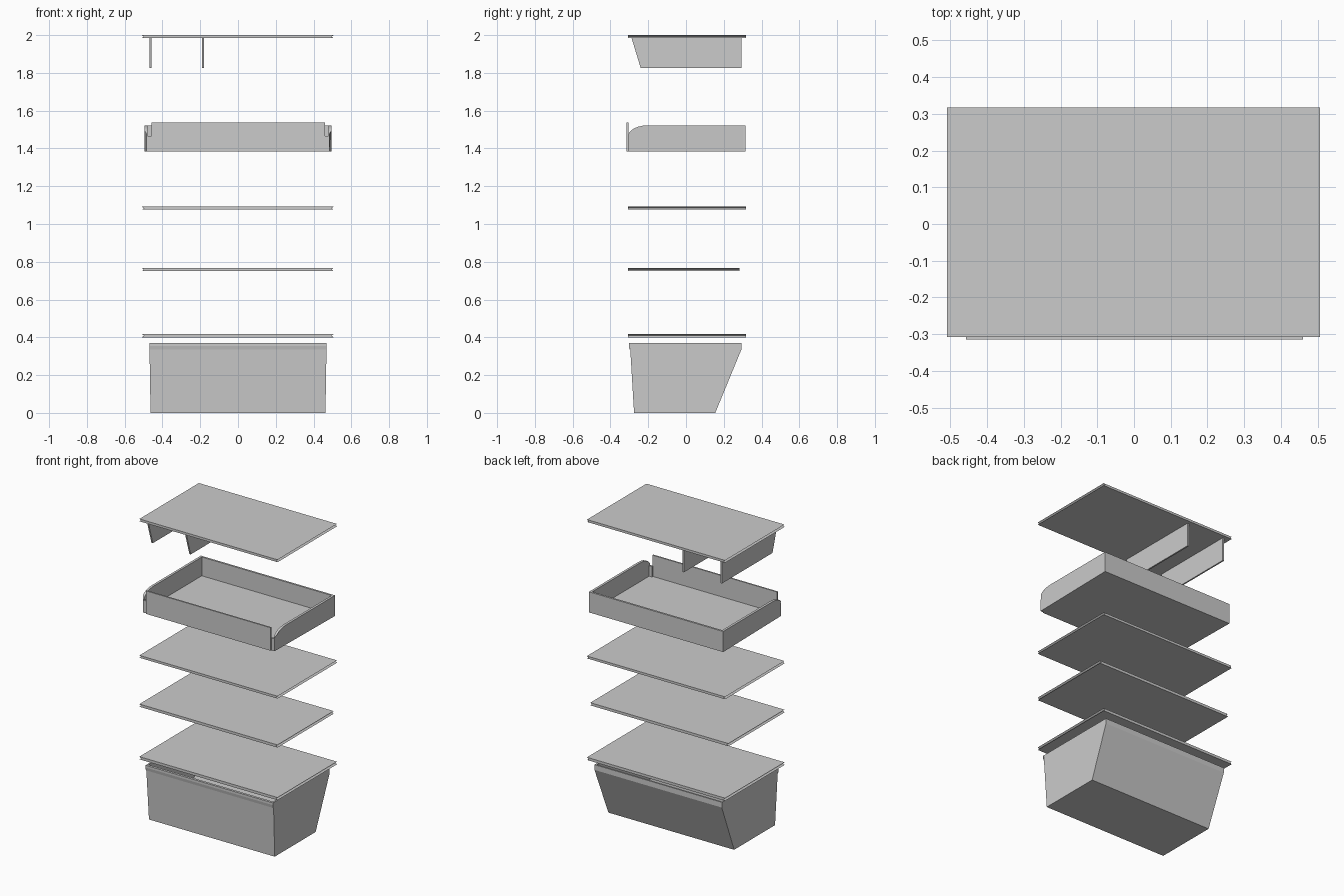
import bpy, bmesh, math

if "Cube" in bpy.data.objects:
    bpy.data.objects.remove(bpy.data.objects["Cube"])


def mesh(name, verts, faces):
    me = bpy.data.meshes.new(name)
    me.from_pydata(verts, [], faces)
    bm = bmesh.new()
    bm.from_mesh(me)
    bmesh.ops.recalc_face_normals(bm, faces=bm.faces)
    bm.to_mesh(me)
    bm.free()
    ob = bpy.data.objects.new(name, me)
    bpy.context.collection.objects.link(ob)
    return ob


def prism(name, profile, axis, a, b):
    """Extrude a 2D profile from a to b along the x or y axis."""
    place = {'x': lambda p, t: (t, p[0], p[1]),
             'y': lambda p, t: (p[0], t, p[1])}[axis]
    n = len(profile)
    verts = [place(p, t) for t in (a, b) for p in profile]
    faces = [tuple(range(n)), tuple(range(n, 2 * n))]
    faces += [(i, (i + 1) % n, n + (i + 1) % n, n + i) for i in range(n)]
    return mesh(name, verts, faces)


def box(name, x0, x1, y0, y1, z0, z1):
    return prism(name, [(y0, z0), (y1, z0), (y1, z1), (y0, z1)], 'x', x0, x1)


# Shelves with a V groove along both side edges
def shelf(name, z0, z1, back):
    m, x0, x1 = (z0 + z1) / 2, -0.51, 0.507
    prof = [(x0, z0), (x1, z0), (x1 - 0.012, m), (x1, z1), (x0, z1), (x0 + 0.012, m)]
    prism(name, prof, 'y', -0.308, back)


shelf("top_shelf", 1.984, 2.0, 0.317)
shelf("upper_shelf", 1.076, 1.092, 0.317)
shelf("middle_shelf", 0.75, 0.768, 0.282)
shelf("lower_shelf", 0.4, 0.418, 0.317)

# Dividers hanging under the top shelf
for name, x in (("outer_divider", -0.464), ("inner_divider", -0.185)):
    prism(name, [(-0.288, 1.984), (-0.24, 1.826), (0.293, 1.826), (0.293, 1.984)],
          'x', x - 0.005, x + 0.005)

# Tray: floor, back, raised front and side walls with a rounded front corner
Z0, Z1 = 1.385, 1.522
box("tray_floor", -0.48, 0.48, -0.305, 0.31, Z0, Z0 + 0.012)
box("tray_back", -0.494, 0.494, 0.302, 0.315, Z0, Z1)
box("tray_front", -0.457, 0.461, -0.315, -0.305, Z0, 1.538)
arc = [(-0.205 - 0.103 * math.sin(a), 1.462 + 0.06 * math.cos(a))
       for a in [math.radians(15 * i) for i in range(7)]]
side = [(0.303, Z0), (0.303, Z1)] + arc + [(-0.308, Z0)]
for name, s in (("tray_side_right", 1), ("tray_side_left", -1)):
    wall = prism(name, side, 'x', s * 0.478, s * 0.494)
    for v in wall.data.vertices:      # slant the outer front end
        if abs(v.co.x) > 0.49 and v.co.y < -0.3:
            v.co.x = s * 0.484
    box(name + "_return", s * 0.457, s * 0.48, -0.308, -0.295, Z0, Z1 - 0.055)


# Bin: tapered open box with a sloping back
def ring(z, inset):
    k = z / 0.37
    y0 = -0.275 - 0.022 * k + inset
    y1 = min(0.155 + 0.138 * z / 0.335, 0.293) - inset
    x = 0.463 + 0.006 * k - inset
    return [(-x, y0, z), (x, y0, z), (x, y1, z), (-x, y1, z)]


levels = [(0, 0), (0.335, 0), (0.37, 0), (0.37, 0.01), (0.335, 0.01), (0.01, 0.01)]
verts = [v for z, i in levels for v in ring(z, i)]
faces = [(0, 1, 2, 3), (20, 21, 22, 23)]
faces += [(4 * r + i, 4 * r + (i + 1) % 4, 4 * r + 4 + (i + 1) % 4, 4 * r + 4 + i)
          for r in range(5) for i in range(4)]
mesh("bin", verts, faces)

# Finger lip along the front of the bin
prism("bin_lip", [(-0.297, 0.335), (-0.299, 0.335), (-0.303, 0.355),
                  (-0.303, 0.37), (-0.297, 0.37)], 'x', -0.469, 0.469)
